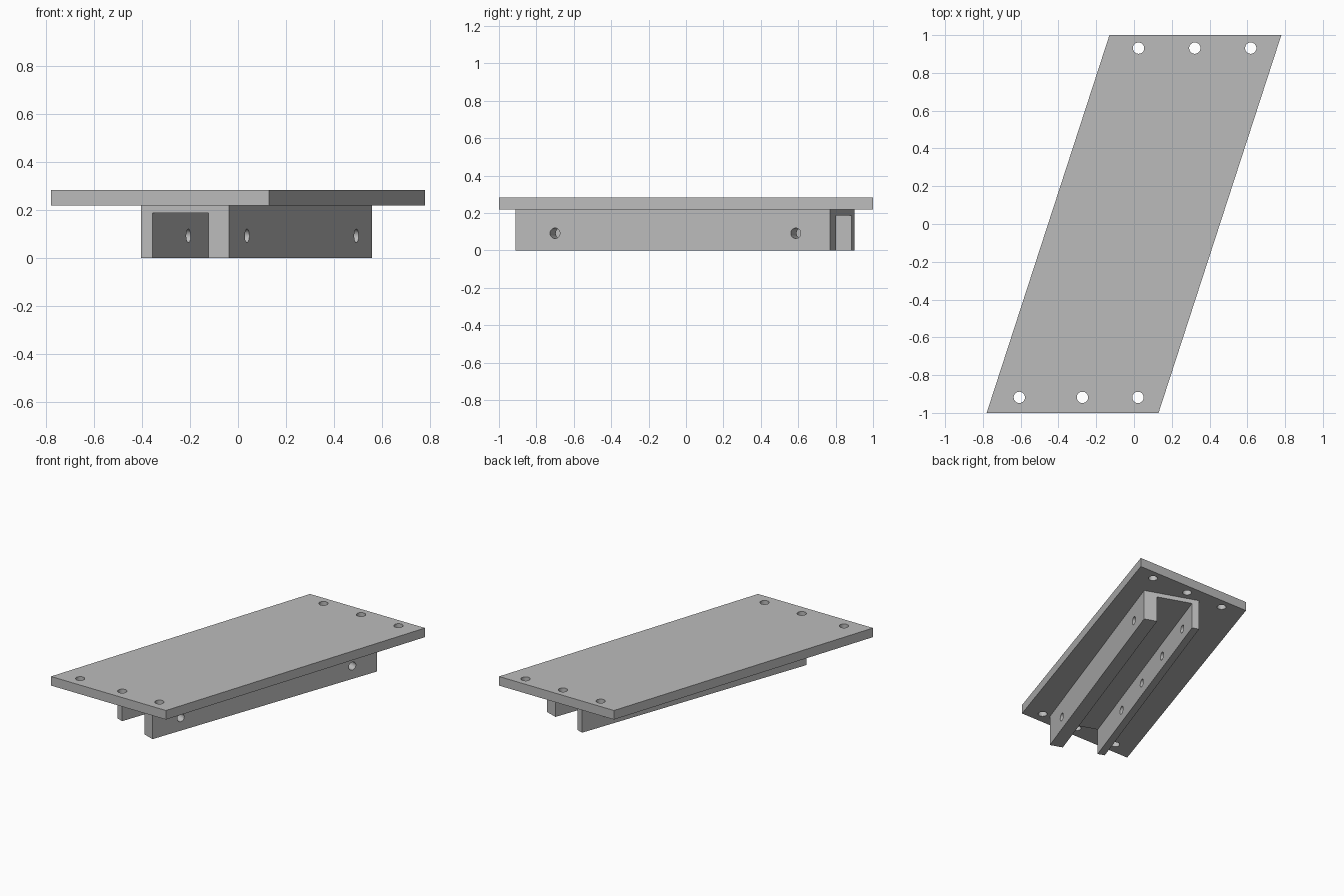
import bpy
import bmesh
from math import sin, cos, radians, pi
from mathutils import Vector, Matrix

cube = bpy.data.objects.get("Cube")
if cube:
    bpy.data.objects.remove(cube, do_unlink=True)

# One plain grey for everything
GREY = (0.5, 0.5, 0.5, 1)
grey = bpy.data.materials.new("plain grey")
grey.use_nodes = True
grey.diffuse_color = GREY
grey.node_tree.nodes["Principled BSDF"].inputs["Base Color"].default_value = GREY


def add_object(name, bm):
    bmesh.ops.recalc_face_normals(bm, faces=bm.faces)
    mesh = bpy.data.meshes.new(name)
    bm.to_mesh(mesh)
    bm.free()
    mesh.materials.append(grey)
    obj = bpy.data.objects.new(name, mesh)
    bpy.context.collection.objects.link(obj)
    return obj


def prism(name, outline, sweep):
    """Extrude a closed outline along a vector."""
    bm = bmesh.new()
    face = bm.faces.new([bm.verts.new(p) for p in outline])
    grown = bmesh.ops.extrude_face_region(bm, geom=[face], use_keep_orig=True)
    verts = [v for v in grown["geom"] if isinstance(v, bmesh.types.BMVert)]
    bmesh.ops.translate(bm, verts=verts, vec=sweep)
    return add_object(name, bm)


def drill(obj, centres, axis, radius, depth):
    """Cut round holes through an object, then drop the cutter."""
    bm = bmesh.new()
    turn = axis.to_track_quat('Z', 'Y').to_matrix().to_4x4()
    for c in centres:
        bmesh.ops.create_cone(bm, cap_ends=True, segments=32, radius1=radius,
                              radius2=radius, depth=depth,
                              matrix=Matrix.Translation(c) @ turn)
    cutter = add_object("hole_cutter", bm)
    cutter.hide_render = True
    mod = obj.modifiers.new("holes", 'BOOLEAN')
    mod.operation = 'DIFFERENCE'
    mod.solver = 'EXACT'
    mod.object = cutter
    bpy.ops.object.select_all(action='DESELECT')
    bpy.context.view_layer.objects.active = obj
    obj.select_set(True)
    bpy.ops.object.modifier_apply(modifier=mod.name)
    bpy.data.objects.remove(cutter, do_unlink=True)


# Slanted top plate with three holes at each end
Z_WEB, Z_PLATE, Z_TOP = 0.187, 0.218, 0.283
plate = prism("top_plate",
              [(-0.78, -1, Z_PLATE), (0.13, -1, Z_PLATE),
               (0.78, 1, Z_PLATE), (-0.13, 1, Z_PLATE)],
              (0, 0, Z_TOP - Z_PLATE))
plate_holes = [(x, -0.918) for x in (-0.607, -0.273, 0.021)]
plate_holes += [(x, 0.931) for x in (0.024, 0.322, 0.618)]
drill(plate, [Vector((x, y, Z_PLATE)) for x, y in plate_holes],
      Vector((0, 0, 1)), 0.03, 0.4)

# Open channel under the plate: thin wall, web, thick wall
angle = radians(19.5)
along = Vector((sin(angle), cos(angle), 0))
across = Vector((cos(angle), -sin(angle), 0))
corner = Vector((-0.404, -0.783, 0))
WIDTH, LENGTH, THIN, THICK = 0.389, 1.786, 0.05, 0.092


def place(u, t, z):
    return corner + across * u + along * t + Vector((0, 0, z))


section = [(0, 0), (THIN, 0), (THIN, Z_WEB), (WIDTH - THICK, Z_WEB),
           (WIDTH - THICK, 0), (WIDTH, 0), (WIDTH, Z_PLATE), (0, Z_PLATE)]
channel = prism("support_channel", [place(u, 0, z) for u, z in section],
                along * LENGTH)

# Cross holes: four in the thin wall, two in the thick wall
HOLE_Z = 0.092
centres = [place(THIN / 2, 0.45 + 0.383 * i, HOLE_Z) for i in range(4)]
centres += [place(WIDTH - THICK / 2, t, HOLE_Z) for t in (0.225, 1.591)]
drill(channel, centres, across, 0.028, 0.14)

# Smooth hole walls, crisp edges
for obj in (plate, channel):
    bpy.ops.object.select_all(action='DESELECT')
    bpy.context.view_layer.objects.active = obj
    obj.select_set(True)
    bpy.ops.object.shade_smooth_by_angle(angle=radians(30))
